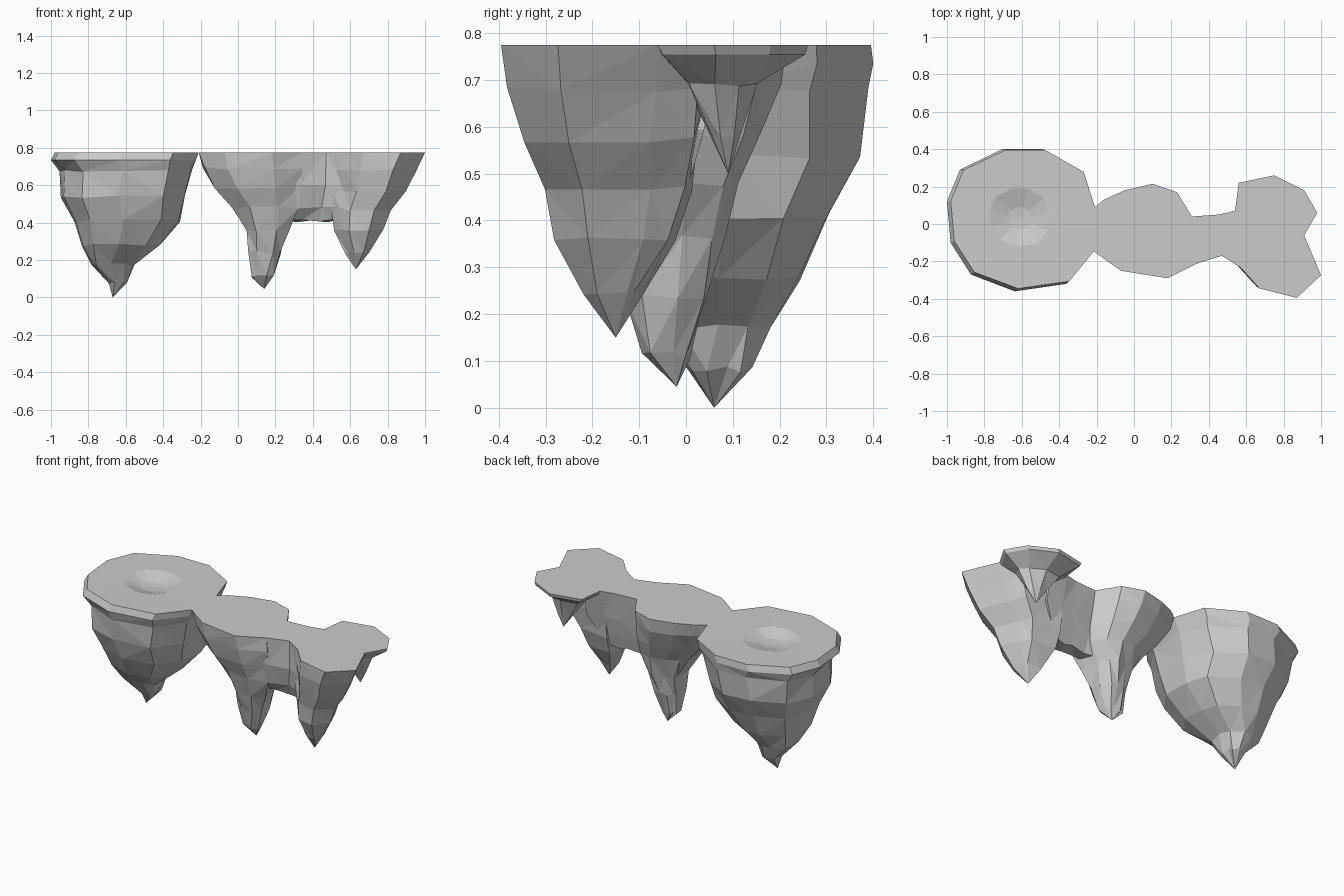
import bpy, bmesh, random

if "Cube" in bpy.data.objects:
    bpy.data.objects.remove(bpy.data.objects["Cube"])

random.seed(4)


def loft(name, outline, rings, start, end, jitter=0.008):
    """Stack copies of an outline, each fitted to a box (z, x0, x1, y0, y1).
    start / end: point closing that end, or None for a flat cap."""
    xs, ys = [p[0] for p in outline], [p[1] for p in outline]
    ax, bx, ay, by = min(xs), max(xs), min(ys), max(ys)
    bm = bmesh.new()
    loops = []
    for z, x0, x1, y0, y1 in rings:
        j = jitter if 0.06 < z < 0.72 else 0
        loops.append([bm.verts.new((
            x0 + (x - ax) / (bx - ax) * (x1 - x0) + random.uniform(-j, j),
            y0 + (y - ay) / (by - ay) * (y1 - y0) + random.uniform(-j, j),
            z + random.uniform(-j, j))) for x, y in outline])
    n = len(outline)
    for a, b in zip(loops, loops[1:]):
        for i in range(n):
            k = (i + 1) % n
            bm.faces.new((a[i], a[k], b[k], b[i]))
    for ring, tip in ((loops[0], start), (loops[-1], end)):
        if tip is None:
            bm.faces.new(ring)
        else:
            t = bm.verts.new(tip)
            for i in range(n):
                bm.faces.new((ring[i], ring[(i + 1) % n], t))
    bmesh.ops.triangulate(bm, faces=bm.faces[:])
    bmesh.ops.recalc_face_normals(bm, faces=bm.faces[:])
    me = bpy.data.meshes.new(name)
    bm.to_mesh(me)
    bm.free()
    ob = bpy.data.objects.new(name, me)
    bpy.context.collection.objects.link(ob)
    return ob


TOP = 0.775

# Large round island with a shallow crater on top
loft("large_island",
     [(-1, .12), (-.93, .29), (-.70, .40), (-.48, .40), (-.27, .28), (-.21, .09),
      (-.21, -.15), (-.35, -.32), (-.63, -.36), (-.87, -.27), (-.98, -.10)],
     [(.745, -.67, -.55, -.03, .09), (.773, -.77, -.46, -.12, .19),
      (TOP, -.98, -.21, -.345, .395), (.735, -1, -.225, -.36, .40),
      (.68, -.95, -.25, -.34, .385), (.54, -.94, -.29, -.32, .365),
      (.41, -.88, -.31, -.26, .30), (.28, -.84, -.42, -.19, .24),
      (.175, -.79, -.56, -.08, .18), (.08, -.70, -.60, .01, .14)],
     (-.61, .04, .74), (-.67, .06, 0))

# Middle island
middle = loft("joined_islands",
     [(-.21, .09), (-.16, .13), (-.05, .18), (.10, .215), (.23, .17), (.31, .04),
      (.34, -.21), (.18, -.29), (-.07, -.25), (-.21, -.15)],
     [(TOP, -.21, .34, -.29, .215), (.69, -.185, .34, -.28, .20),
      (.58, -.12, .335, -.25, .15), (.48, -.03, .32, -.21, .11),
      (.36, .04, .27, -.17, .08), (.24, .06, .23, -.13, .05),
      (.11, .08, .19, -.09, .01)],
     None, (.14, -.02, .045))

# Arched bridge between the middle and right islands
bridge = loft("bridge",
     [(.2, -.24), (.34, -.21), (.47, -.17), (.58, -.24), (.65, -.28),
      (.65, .08), (.54, .07), (.45, .05), (.31, .04), (.2, .05)],
     [(TOP, .2, .65, -.28, .08), (.60, .2, .65, -.25, .04),
      (.48, .22, .60, -.20, .01), (.41, .26, .55, -.14, -.02)],
     None, None)

# Right front island
right = loft("right_island",
     [(.54, .07), (.85, .05), (.91, -.06), (1, -.27), (.87, -.39),
      (.67, -.34), (.58, -.24), (.50, -.17)],
     [(TOP, .50, 1.0, -.395, .07), (.68, .50, .95, -.38, .05),
      (.57, .50, .90, -.345, .03), (.47, .50, .81, -.305, .02),
      (.36, .51, .77, -.275, -.02), (.24, .57, .70, -.22, -.10)],
     None, (.63, -.15, .15))

# Small spike at the back right
small = loft("small_spike",
     [(.56, .22), (.75, .26), (.91, .18), (.98, .06), (.91, -.06), (.7, -.08), (.54, .07)],
     [(TOP, .54, .98, -.08, .26), (.755, .55, .97, -.07, .255),
      (.69, .64, .88, .0, .15), (.58, .72, .82, .05, .115)],
     None, (.775, .09, .50), 0.004)

# Merge the connected islands into one solid
bpy.context.view_layer.objects.active = middle
for part in (bridge, right, small):
    m = middle.modifiers.new("join", 'BOOLEAN')
    m.operation, m.solver, m.object = 'UNION', 'EXACT', part
    bpy.ops.object.modifier_apply(modifier=m.name)
    bpy.data.objects.remove(part, do_unlink=True)
